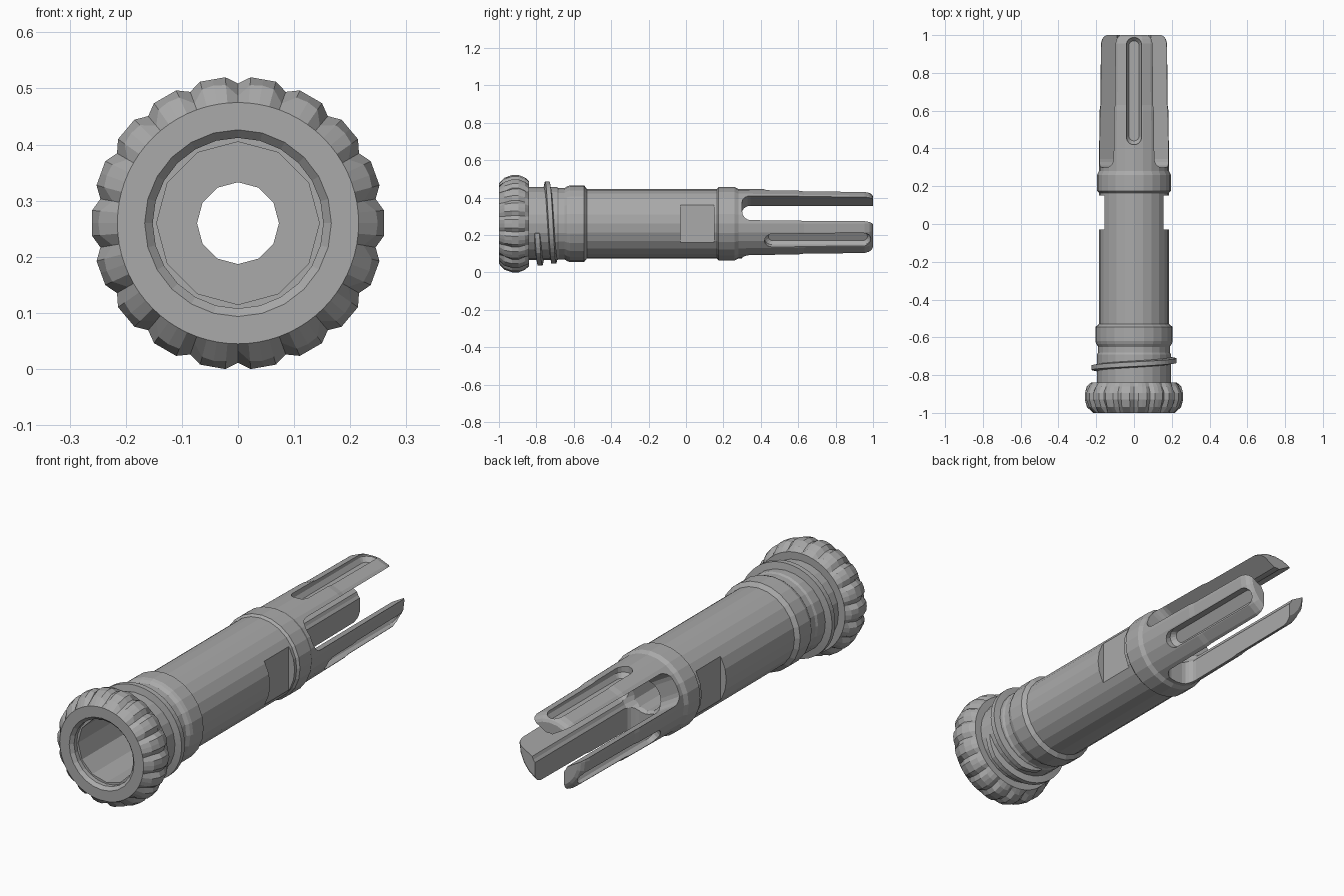
import bpy, bmesh
from math import sin, cos, pi, radians
from mathutils import Matrix

AXIS_Z = 0.26

if "Cube" in bpy.data.objects:
    bpy.data.objects.remove(bpy.data.objects["Cube"], do_unlink=True)

steel = bpy.data.materials.new("grey steel")
steel.use_nodes = True
GREY = (0.4, 0.4, 0.4, 1)
steel.diffuse_color = GREY
steel.node_tree.nodes["Principled BSDF"].inputs["Base Color"].default_value = GREY


def loft(name, rings, closed=False, turn=0):
    """Skin a list of point rings and turn the result about the barrel axis."""
    bm = bmesh.new()
    loops = [[bm.verts.new(p) for p in ring] for ring in rings]
    n = len(loops[0])
    for a, b in zip(loops, loops[1:]):
        for i in range(n):
            j = (i + 1) % n
            bm.faces.new((a[i], a[j], b[j], b[i]))
    bm.faces.new(loops[0][::-1])
    bm.faces.new(loops[-1])
    bmesh.ops.recalc_face_normals(bm, faces=bm.faces)
    bm.transform(Matrix.Translation((0, 0, AXIS_Z)) @ Matrix.Rotation(turn, 4, 'Y'))
    mesh = bpy.data.meshes.new(name)
    bm.to_mesh(mesh)
    bm.free()
    mesh.materials.append(steel)
    obj = bpy.data.objects.new(name, mesh)
    bpy.context.collection.objects.link(obj)
    return obj


def circle(y, radius, sides):
    """Ring about the barrel axis; radius may be a function of the index."""
    r = radius if callable(radius) else lambda k: radius
    return [(r(k) * cos(pi / 2 - 2 * pi * k / sides), y,
             r(k) * sin(pi / 2 - 2 * pi * k / sides)) for k in range(sides)]


def lathe(name, profile, sides=24):
    return loft(name, [circle(y, r, sides) for y, r in profile])


def outline(w, y0, y1, r, z):
    """Rounded rectangle in the xy plane at height z."""
    pts = []
    corners = ((w - r, y1 - r), (r - w, y1 - r), (r - w, y0 + r), (w - r, y0 + r))
    for q, (cx, cy) in enumerate(corners):
        for s in range(5):
            a = pi / 2 * (q + s / 4)
            pts.append((cx + r * cos(a), cy + r * sin(a), z))
    return pts


def cut(obj, cutter):
    """Subtract the cutter from the object and discard it."""
    cutter.hide_render = True
    mod = obj.modifiers.new("cut", 'BOOLEAN')
    mod.operation = 'DIFFERENCE'
    mod.solver = 'EXACT'
    mod.object = cutter
    bpy.context.view_layer.objects.active = obj
    bpy.ops.object.modifier_apply(modifier=mod.name)
    bpy.data.objects.remove(cutter, do_unlink=True)


# Main body: threaded neck, front collar, barrel, rear collar, tapered tip
body = lathe("body", [
    (-0.84, 0.195), (-0.69, 0.195), (-0.68, 0.19), (-0.65, 0.19),
    (-0.635, 0.2), (-0.62, 0.205), (-0.545, 0.205), (-0.53, 0.186),
    (0.165, 0.186), (0.175, 0.196), (0.26, 0.196), (0.28, 0.186),
    (0.6, 0.182), (0.63, 0.178), (0.955, 0.175), (0.98, 0.168),
    (0.993, 0.157), (1.0, 0.145)])


# Notched crown at the front: one notch every four points
def notched(notch, shoulder, crest):
    return lambda k: (notch, shoulder, crest, shoulder)[k % 4]


SIDES = 72
crown = loft("notched_crown", [
    circle(-1.0, 0.215, SIDES),
    circle(-0.97, notched(0.227, 0.247, 0.249), SIDES),
    circle(-0.93, notched(0.249, 0.261, 0.26), SIDES),
    circle(-0.895, notched(0.249, 0.261, 0.26), SIDES),
    circle(-0.86, notched(0.23, 0.246, 0.25), SIDES),
    circle(-0.84, 0.228, SIDES)])

# Stepped bore through crown and body
for part in (crown, body):
    cut(part, lathe("mouth_cutter", [(-1.01, 0.176), (-0.985, 0.152), (-0.965, 0.152)]))
    cut(part, lathe("socket_cutter", [(-1.02, 0.145), (-0.2, 0.145)], 12))
cut(body, lathe("bore_cutter", [(-0.3, 0.073), (0.4, 0.073)], 12))
cut(body, lathe("cavity_cutter", [(0.28, 0.07), (0.33, 0.097), (1.1, 0.097)]))

# Three open slots between the prongs, and a groove along each prong
for i in range(3):
    turn = radians(120 * i)
    slot = [outline(0.075, 0.3, 1.2, 0.045, z) for z in (0, 0.3)]
    cut(body, loft("slot_cutter", slot, turn=turn + pi / 3))
    groove = [outline(0.027, 0.44, 0.97, 0.026, 0.135),
              outline(0.04, 0.42, 0.988, 0.039, 0.155),
              outline(0.04, 0.42, 0.988, 0.039, 0.25)]
    cut(body, loft("groove_cutter", groove, turn=turn))

# Wrench flats on both sides
for side in (-1, 1):
    flat = [[(side * x, y, z) for y, z in
             ((-0.03, -0.2), (0.15, -0.2), (0.15, 0.2), (-0.03, 0.2))]
            for x in (0.155, 0.3)]
    cut(body, loft("flat_cutter", flat))

# Single raised thread wound around the neck, fading at both ends
STEPS = 62
thread = []
for s in range(STEPS + 1):
    deg = 345 - 445 * s / STEPS
    y = -0.742 - (deg - 90) * 0.00021
    fade = min(1, s / 4, (STEPS - s) / 4)
    top = 0.197 + 0.028 * fade
    a = radians(deg)
    thread.append([(r * cos(a), y + d, r * sin(a)) for r, d in
                   ((0.18, -0.02), (top, -0.012), (top, 0.012), (0.18, 0.02))])
loft("thread", thread)
